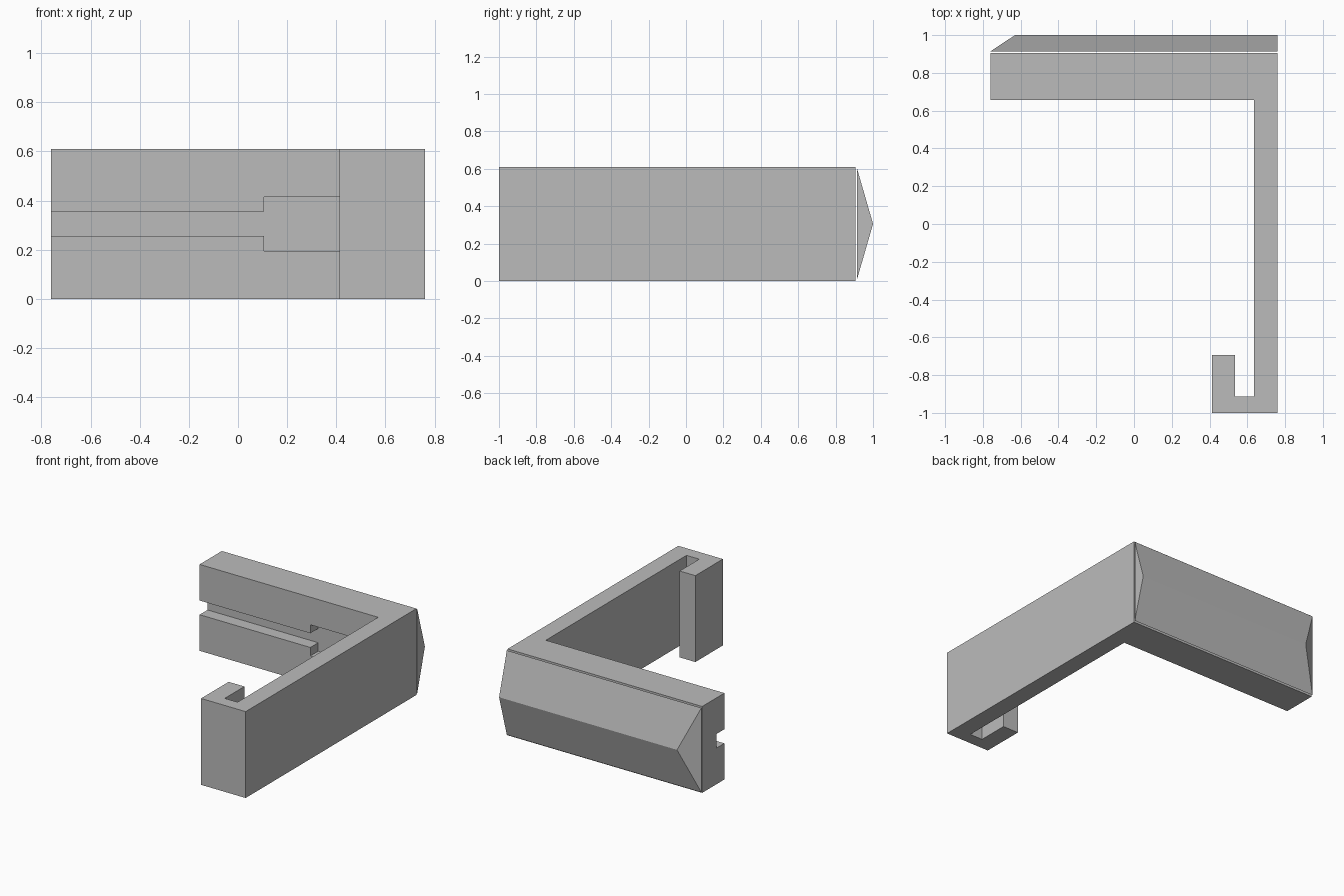
import bpy
import bmesh

cube = bpy.data.objects.get("Cube")
if cube:
    bpy.data.objects.remove(cube, do_unlink=True)

gray = bpy.data.materials.new("plain gray")
gray.use_nodes = True
gray.diffuse_color = (0.5, 0.5, 0.5, 1)
gray.node_tree.nodes["Principled BSDF"].inputs["Base Color"].default_value = (0.5, 0.5, 0.5, 1)

HEIGHT = 0.61
LEFT, RIGHT = 0.76, -0.76


def finish(name, bm):
    bmesh.ops.recalc_face_normals(bm, faces=bm.faces[:])
    mesh = bpy.data.meshes.new(name)
    bm.to_mesh(mesh)
    bm.free()
    mesh.materials.append(gray)
    obj = bpy.data.objects.new(name, mesh)
    bpy.context.collection.objects.link(obj)
    return obj


def prism(name, outline, direction):
    """Extrude a flat outline of 3D points along a vector."""
    bm = bmesh.new()
    face = bm.faces.new([bm.verts.new(p) for p in outline])
    out = bmesh.ops.extrude_face_region(bm, geom=[face])
    moved = [v for v in out["geom"] if isinstance(v, bmesh.types.BMVert)]
    bmesh.ops.translate(bm, verts=moved, vec=direction)
    return finish(name, bm)


# Bracket body: rear bar, long side arm and small front hook in one plan outline
plan = [(RIGHT, 0.905), (RIGHT, 0.657), (0.635, 0.657), (0.635, -0.912),
        (0.535, -0.912), (0.535, -0.693), (0.412, -0.693), (0.412, -1),
        (LEFT, -1), (LEFT, 0.905)]
body = prism("bracket_body", [(x, y, 0) for x, y in plan], (0, 0, HEIGHT))

# Slot in the front of the rear bar: narrow channel opening into a wider pocket
mid = HEIGHT / 2
half = [(-0.9, 0.05), (0.105, 0.05), (0.105, 0.11), (0.635, 0.11)]
section = [(x, mid + h) for x, h in half] + [(x, mid - h) for x, h in reversed(half)]
cutter = prism("slot_cutter", [(x, 0.6, z) for x, z in section], (0, 0.145, 0))
cutter.hide_render = True

cut = body.modifiers.new("slot", "BOOLEAN")
cut.operation = "DIFFERENCE"
cut.solver = "EXACT"
cut.object = cutter
bpy.context.view_layer.objects.active = body
bpy.ops.object.modifier_apply(modifier=cut.name)
bpy.data.objects.remove(cutter, do_unlink=True)

# Ridged back panel: triangular section, sloped in at the right end only
bm = bmesh.new()
ends = [[bm.verts.new(p) for p in ((x, 0.914, 0.007), (x, 0.914, HEIGHT - 0.007), (ridge, 1, mid))]
        for x, ridge in ((RIGHT, -0.63), (LEFT, LEFT))]
for end in ends:
    bm.faces.new(end)
for i in range(3):
    j = (i + 1) % 3
    bm.faces.new((ends[0][i], ends[0][j], ends[1][j], ends[1][i]))
finish("ridged_back_panel", bm)
